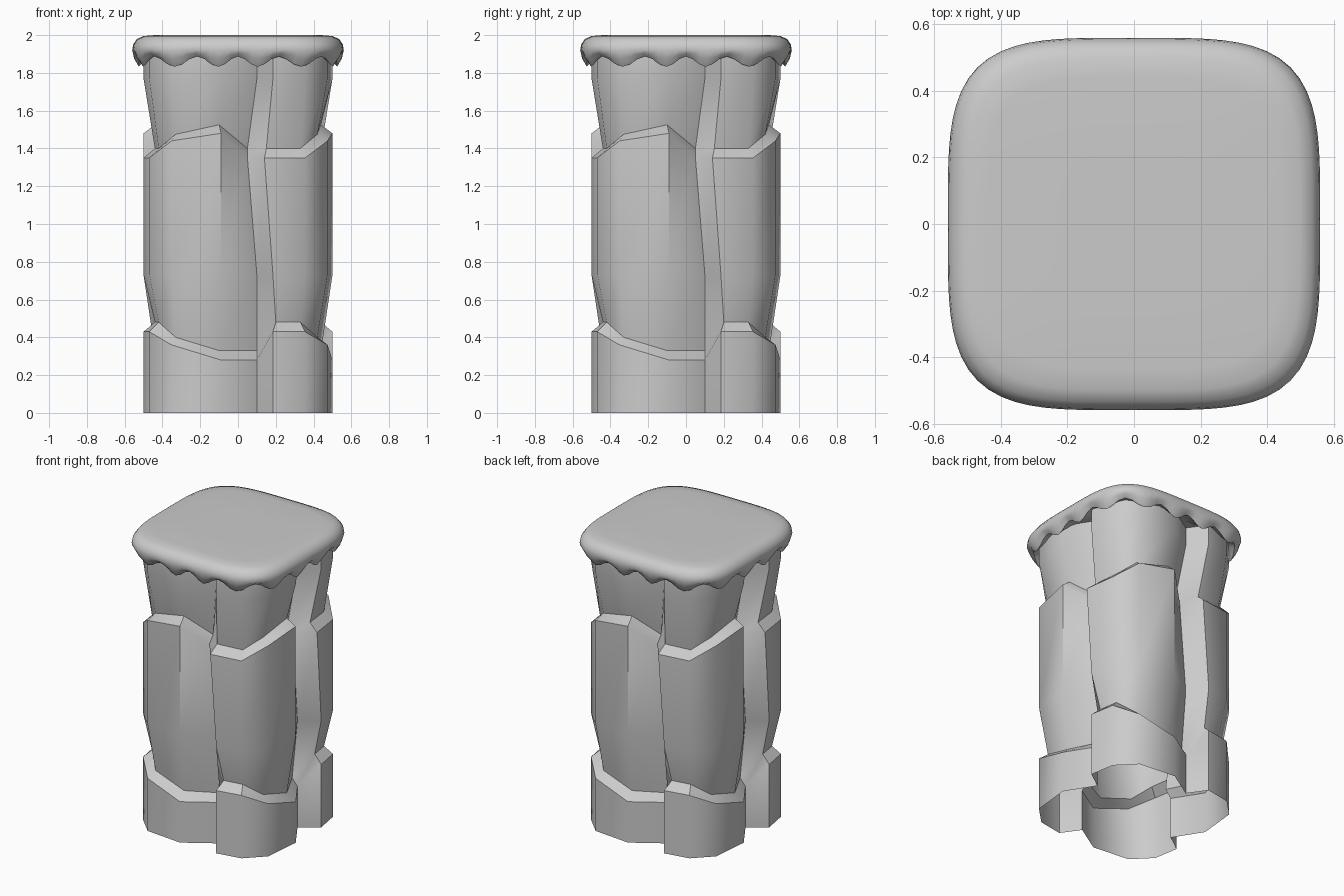
import bpy, bmesh, math

cube = bpy.data.objects.get("Cube")
if cube:
    bpy.data.objects.remove(cube, do_unlink=True)

stone = bpy.data.materials.new("pale_grey_stone")
stone.use_nodes = True
GREY = (0.6, 0.6, 0.6, 1)
stone.diffuse_color = GREY
stone.node_tree.nodes["Principled BSDF"].inputs["Base Color"].default_value = GREY


def skin_rings(name, rings, sharp, close_ends=False):
    """Join closed rings of points with quads, bottom to top."""
    bm = bmesh.new()
    loops = [[bm.verts.new(p) for p in ring] for ring in rings]
    n = len(loops[0])
    for low, high in zip(loops, loops[1:]):
        for i in range(n):
            j = (i + 1) % n
            bm.faces.new((low[i], low[j], high[j], high[i]))
    if close_ends:
        bm.faces.new(loops[-1])
        bm.faces.new(loops[0][::-1])
    mesh = bpy.data.meshes.new(name)
    bm.to_mesh(mesh)
    bm.free()
    mesh.materials.append(stone)
    obj = bpy.data.objects.new(name, mesh)
    bpy.context.collection.objects.link(obj)
    bpy.ops.object.select_all(action='DESELECT')
    obj.select_set(True)
    bpy.context.view_layer.objects.active = obj
    bpy.ops.object.shade_smooth_by_angle(angle=math.radians(sharp))
    return obj


def four_plates(plate, heights):
    """Repeat one corner plate around the trunk, giving a stepped ring."""
    ring = []
    for turn in range(4):
        for (x, y), z in zip(plate, heights):
            for _ in range(turn):
                x, y = -y, x
            ring.append((x, y, z))
    return ring


# Trunk: overlapping corner plates in three tiers, open underneath
outer = [(.185, -.5), (.355, -.47), (.474, -.352), (.5, -.09), (.38, .1)]
inner = [(.2, -.44), (.33, -.42), (.42, -.33), (.44, -.1), (.34, .1)]
outer_high = [(.14, -.5)] + outer[1:4] + [(.38, .05)]
inner_high = [(.15, -.44)] + inner[1:4] + [(.34, .05)]
skin_rings("plated_trunk", [
    four_plates(outer, [0] * 5),
    four_plates(outer, [.43, .43, .36, .28, .28]),
    four_plates(inner, [.48, .48, .4, .33, .33]),
    four_plates(outer, [.73] * 5),
    four_plates(outer_high, [1.35, 1.35, 1.44, 1.48, 1.35]),
    four_plates(inner_high, [1.4, 1.4, 1.475, 1.525, 1.4]),
    four_plates(outer, [1.77] * 5),
    four_plates(outer, [1.9] * 5),
], 42)


# Cap: rounded square cushion with a scalloped lower rim
def cap_ring(size, z, wave=0):
    ring = []
    steps = 96
    for i in range(steps):
        a = math.tau * i / steps
        c, s = math.cos(a), math.sin(a)
        r = size / (c ** 4 + s ** 4) ** .25
        ring.append((r * c, r * s, z + wave * math.cos(16 * a)))
    return ring


skin_rings("scalloped_cap", [
    cap_ring(.44, 1.9),
    cap_ring(.5, 1.88, .015),
    cap_ring(.525, 1.86, .027),
    cap_ring(.55, 1.89, .015),
    cap_ring(.56, 1.92),
    cap_ring(.555, 1.95),
    cap_ring(.535, 1.98),
    cap_ring(.5, 1.995),
    cap_ring(.44, 2),
    cap_ring(.2, 2),
], 50, close_ends=True)
